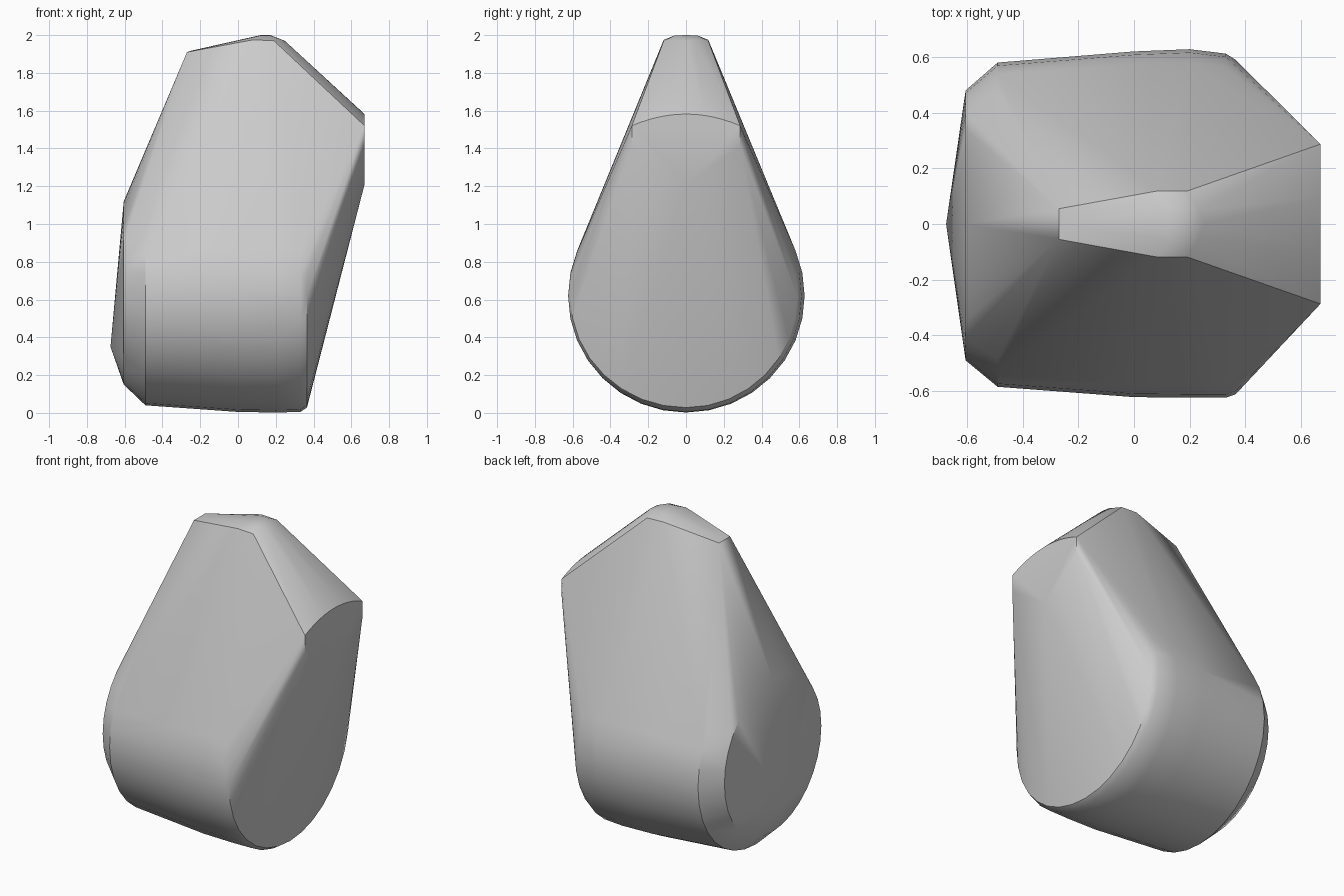
import bpy, bmesh, math

cube = bpy.data.objects.get("Cube")
if cube:
    bpy.data.objects.remove(cube, do_unlink=True)

# Plain grey stone
grey = bpy.data.materials.new("stone_grey")
grey.use_nodes = True
colour = (0.6, 0.6, 0.6, 1)
grey.diffuse_color = colour
grey.node_tree.nodes["Principled BSDF"].inputs["Base Color"].default_value = colour


def ring(x, half_front, half_back, low, high, sides=32):
    """Upright oval across the x axis."""
    mid, half = (low + high) / 2, (high - low) / 2
    points = []
    for i in range(sides):
        a = math.tau * i / sides
        c = math.cos(a)
        points.append((x, c * (half_back if c > 0 else half_front), mid + half * math.sin(a)))
    return points


def both_sides(*points):
    return [(x, s * y, z) for x, y, z in points for s in (-1, 1)]


# Rounded barrel and its bevelled ends
points = ring(-0.605, 0.49, 0.48, 0.15, 1.12)
points += ring(-0.49, 0.585, 0.58, 0.04, 1.2)
points += ring(0.0, 0.622, 0.62, 0.005, 1.24)
points += ring(0.2, 0.624, 0.628, 0.002, 1.24)
points += ring(0.33, 0.624, 0.612, 0.005, 1.23)
points += ring(0.365, 0.612, 0.59, 0.028, 1.2)
points.append((-0.675, 0, 0.35))

# Narrow crest
points += both_sides((-0.27, 0.055, 1.91), (0.08, 0.118, 1.975), (0.19, 0.118, 1.97),
                     (0.12, 0.06, 1.998), (0.17, 0.06, 1.998), (0.235, 0.05, 1.975))
points += [(0.12, 0, 2.0), (0.17, 0, 2.0), (0.25, 0, 1.968), (-0.25, 0, 1.917)]

# Overhanging shoulder with an arched top edge
for i in range(-6, 7):
    t = i / 6
    points.append((0.67, 0.287 * t, 1.582 - 0.062 * t * t))
points += both_sides((0.67, 0.287, 1.41))
points.append((0.67, 0, 1.21))

# Wrap the outline points in one convex skin
bm = bmesh.new()
for p in points:
    bm.verts.new(p)
hull = bmesh.ops.convex_hull(bm, input=bm.verts[:])
loose = {g for g in hull["geom_interior"] + hull["geom_unused"] if isinstance(g, bmesh.types.BMVert)}
bmesh.ops.delete(bm, geom=list(loose), context="VERTS")
bmesh.ops.dissolve_limit(bm, angle_limit=math.radians(0.5), verts=bm.verts[:], edges=bm.edges[:])
bmesh.ops.recalc_face_normals(bm, faces=bm.faces[:])
mesh = bpy.data.meshes.new("stone_body")
bm.to_mesh(mesh)
bm.free()
mesh.materials.append(grey)

body = bpy.data.objects.new("stone_body", mesh)
bpy.context.collection.objects.link(body)
bpy.context.view_layer.objects.active = body
body.select_set(True)
bpy.ops.object.shade_smooth_by_angle(angle=math.radians(32))
